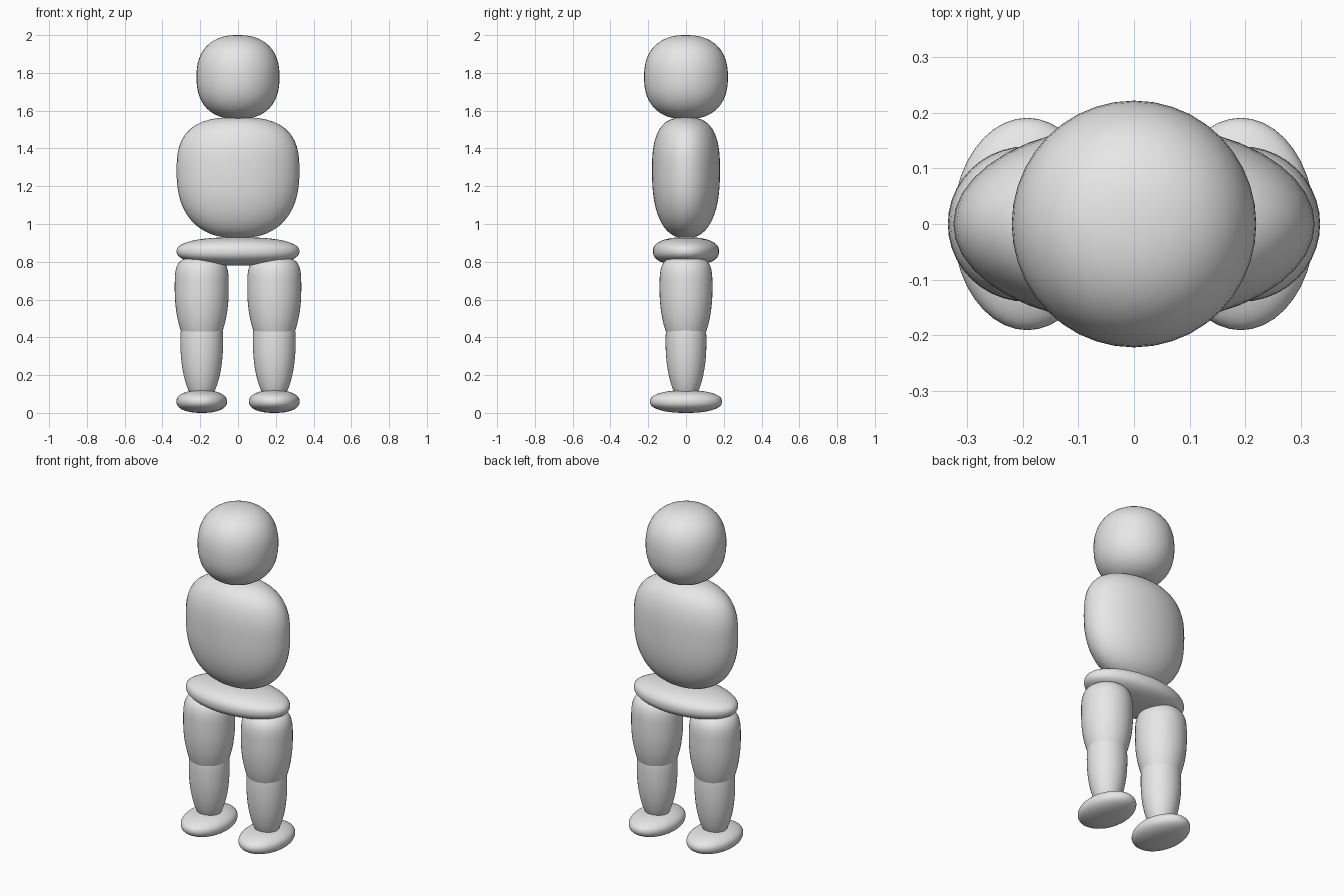
import bpy
import bmesh
import math

default_cube = bpy.data.objects.get("Cube")
if default_cube:
    bpy.data.objects.remove(default_cube, do_unlink=True)

# Single plain grey
GREY = (0.8, 0.8, 0.8, 1.0)
grey = bpy.data.materials.new("plain_grey")
grey.use_nodes = True
grey.diffuse_color = GREY
for node in grey.node_tree.nodes:
    if node.type == "BSDF_PRINCIPLED":
        node.inputs["Base Color"].default_value = GREY


def rounded_part(name, x, bottom, middle, top, rx, ry, low_power, high_power):
    """Elliptical rounded form; higher powers give flatter, squarer ends."""
    bm = bmesh.new()
    bmesh.ops.create_uvsphere(bm, u_segments=40, v_segments=28, radius=1)
    for v in bm.verts:
        power = high_power if v.co.z > 0 else low_power
        ring = math.hypot(v.co.x, v.co.y)
        v.co /= (ring ** power + abs(v.co.z) ** power) ** (1 / power)
        height = top - middle if v.co.z > 0 else middle - bottom
        v.co = (x + v.co.x * rx, v.co.y * ry, middle + v.co.z * height)
    for face in bm.faces:
        face.smooth = True
    mesh = bpy.data.meshes.new(name)
    bm.to_mesh(mesh)
    bm.free()
    mesh.materials.append(grey)
    part = bpy.data.objects.new(name, mesh)
    bpy.context.collection.objects.link(part)
    return part


# Head, torso and hips on the centre line
rounded_part("head", 0, 1.555, 1.78, 2.0, 0.22, 0.222, 2.4, 2.35)
rounded_part("torso", 0, 0.925, 1.28, 1.565, 0.325, 0.18, 2.4, 2.8)
rounded_part("hips", 0, 0.78, 0.855, 0.93, 0.325, 0.175, 2.4, 2.4)

# Matching legs, with each shin rising into its thigh
for side, sign in (("left", 1), ("right", -1)):
    x = sign * 0.192
    rounded_part(side + "_thigh", x, 0.31, 0.65, 0.825, 0.143, 0.14, 2, 4)
    rounded_part(side + "_shin", x, 0.05, 0.37, 0.54, 0.113, 0.108, 2, 3)
    rounded_part(side + "_foot", x, 0, 0.06, 0.12, 0.134, 0.191, 2.3, 2.3)
